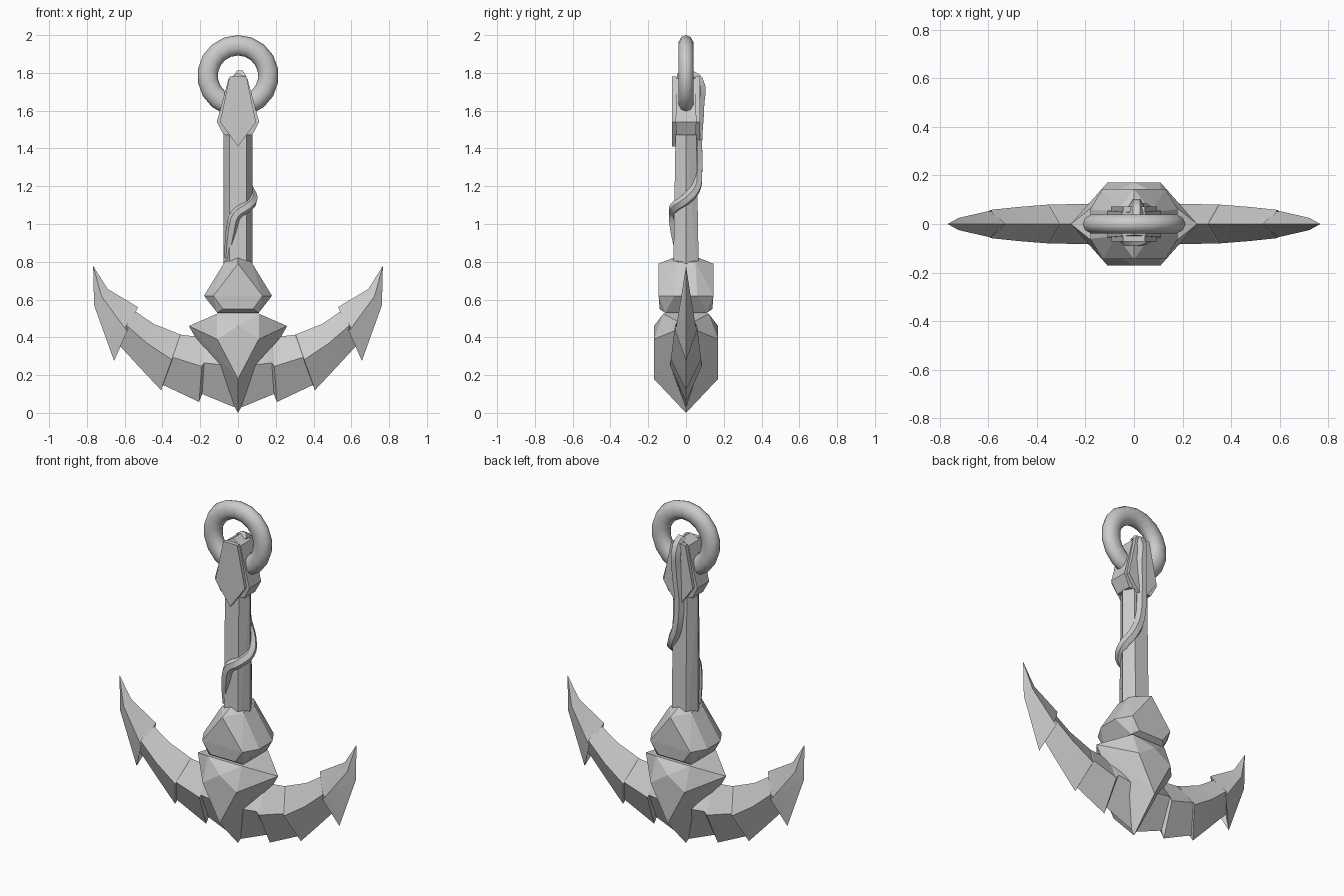
import bpy, bmesh, math
from mathutils import Vector

cube = bpy.data.objects.get("Cube")
if cube:
    bpy.data.objects.remove(cube, do_unlink=True)

grey = bpy.data.materials.new("cast_grey")
grey.use_nodes = True
colour = (0.6, 0.6, 0.6, 1)
grey.diffuse_color = colour
grey.node_tree.nodes["Principled BSDF"].inputs["Base Color"].default_value = colour


def finish(name, bm, smooth=None):
    bmesh.ops.recalc_face_normals(bm, faces=bm.faces)
    mesh = bpy.data.meshes.new(name)
    bm.to_mesh(mesh)
    bm.free()
    mesh.materials.append(grey)
    obj = bpy.data.objects.new(name, mesh)
    bpy.context.collection.objects.link(obj)
    if smooth:
        shade(obj, smooth)
    return obj


def shade(obj, angle):
    bpy.ops.object.select_all(action='DESELECT')
    obj.select_set(True)
    bpy.context.view_layer.objects.active = obj
    bpy.ops.object.shade_smooth_by_angle(angle=math.radians(angle))


def hull(name, points, mirror_y=True):
    """Faceted solid from corner points mirrored in x, and in y if wanted."""
    corners = {(sx * x, sy * y, z) for x, y, z in points
               for sx in (1, -1) for sy in ((1, -1) if mirror_y else (1,))}
    bm = bmesh.new()
    for c in sorted(corners):
        bm.verts.new(c)
    bmesh.ops.remove_doubles(bm, verts=bm.verts, dist=0.0001)
    bmesh.ops.convex_hull(bm, input=bm.verts)
    bmesh.ops.dissolve_limit(bm, angle_limit=math.radians(2),
                             verts=bm.verts, edges=bm.edges)
    return finish(name, bm)


# Shank, collar and crown
hull("shank", [(.078, 0, .6), (.078, 0, 1.5), (.045, .07, .6), (.045, .055, 1.5)])
hull("collar", [(0, .145, .79), (.13, .145, .62), (.08, .14, .55),
                (.18, .06, .62), (.07, .05, .8), (0, .07, .82), (.11, .11, .53)])
hull("crown", [(.11, .12, .525), (.26, 0, .46), (.11, .17, .39),
               (0, .17, .46), (0, .17, .18), (0, 0, 0)])

# Head with a pointed plate on each side
hull("head", [(.05, .05, 1.77), (0, .045, 1.8), (.112, .055, 1.54), (.075, .05, 1.47)])
for name, side in (("front_plate", -1), ("back_plate", 1)):
    hull(name, [(x, side * y, z) for y in (.05, .073)
                for x, z in ((.045, 1.78), (.095, 1.54), (0, 1.41))], mirror_y=False)

# Ring
bm = bmesh.new()
major, steps, sides = .161, 18, 10
rows = []
for i in range(steps):
    a = math.tau * i / steps
    row = []
    for j in range(sides):
        b = math.tau * j / sides
        r = major + .054 * math.cos(b)
        row.append(bm.verts.new((r * math.sin(a), .042 * math.sin(b),
                                 1.785 + r * math.cos(a))))
    rows.append(row)
for i in range(steps):
    p, q = rows[i], rows[(i + 1) % steps]
    for j in range(sides):
        k = (j + 1) % sides
        bm.faces.new((p[j], p[k], q[k], q[j]))
finish("ring", bm, 50)

# Barbed blade arms: upper edge x z, lower edge x z, half thickness
stations = [
    (0, .42, .02, .03, .085), (.17, .40, .19, .10, .085),
    (.18, .40, .206, .058, .083), (.30, .413, .397, .148, .08),
    (.305, .415, .407, .12, .08), (.444, .47, .52, .24, .07),
    (.555, .545, .635, .365, .058), (.53, .56, .656, .275, .056),
    (.69, .656, .762, .57, .025)]
for name, side in (("left_arm", 1), ("right_arm", -1)):
    bm = bmesh.new()
    loops = []
    for ux, uz, lx, lz, w in stations:
        top, low = Vector((side * ux, 0, uz)), Vector((side * lx, 0, lz))
        mid = top.lerp(low, .45)
        out = Vector((0, w, 0))
        loops.append([bm.verts.new(c) for c in (top, mid + out, low, mid - out)])
    for p, q in zip(loops, loops[1:]):
        for j in range(4):
            k = (j + 1) % 4
            bm.faces.new((p[j], p[k], q[k], q[j]))
    tip = bm.verts.new((side * .767, 0, .778))
    for j in range(4):
        bm.faces.new((loops[-1][j], loops[-1][(j + 1) % 4], tip))
    bm.faces.new(loops[0])
    finish(name, bm, 30)

# Rope running down the back and winding round to the front
path = [(.01, .02, 1.79), (.01, .065, 1.76), (.01, .07, 1.62), (0, .06, 1.45),
        (.015, .06, 1.28), (.05, .05, 1.19), (.075, 0, 1.13), (.045, -.055, 1.09),
        (-.01, -.065, 1.05), (-.035, -.055, .96), (-.055, -.035, .82)]
curve = bpy.data.curves.new("rope", 'CURVE')
curve.dimensions = '3D'
curve.bevel_depth = .03
curve.bevel_resolution = 1
curve.resolution_u = 4
curve.use_fill_caps = True
spline = curve.splines.new('BEZIER')
spline.bezier_points.add(len(path) - 1)
for point, co in zip(spline.bezier_points, path):
    point.co = co
    point.handle_left_type = point.handle_right_type = 'AUTO'
spline.bezier_points[-1].radius = .6
curve.materials.append(grey)
rope = bpy.data.objects.new("rope", curve)
bpy.context.collection.objects.link(rope)
bpy.ops.object.select_all(action='DESELECT')
rope.select_set(True)
bpy.context.view_layer.objects.active = rope
bpy.ops.object.convert(target='MESH')
shade(bpy.context.view_layer.objects.active, 50)
